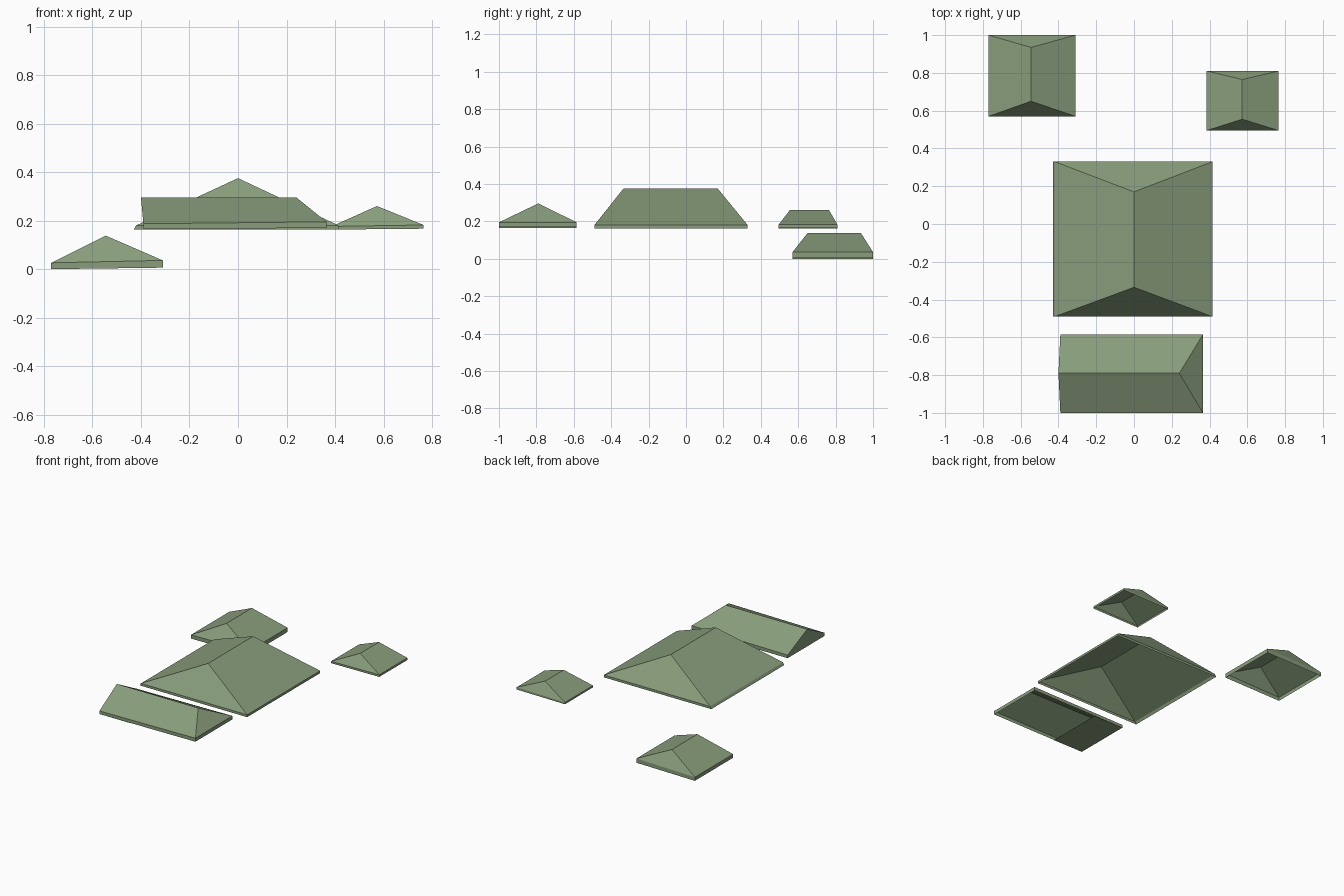
import bpy, bmesh

if "Cube" in bpy.data.objects:
    bpy.data.objects.remove(bpy.data.objects["Cube"])

green = bpy.data.materials.new("moss_green")
green.diffuse_color = (0.25, 0.34, 0.20, 1)
green.use_nodes = True
green.node_tree.nodes["Principled BSDF"].inputs["Base Color"].default_value = green.diffuse_color


def roof(name, x, y, base, eave, ridge, flare=0.0, tilt=0.0, plate_x=None):
    """Open-bottomed roof shell: fascia band, four slopes, ridge between two points.
    The ridge runs along x or y; flare widens the fascia foot, tilt lifts the right eave."""
    bm = bmesh.new()
    corners = [(0, 0), (1, 0), (1, 1), (0, 1)]      # counter-clockwise from front left
    low = [bm.verts.new((x[i] + (-flare, 0)[i], y[j], base + tilt * i * 0.6)) for i, j in corners]
    top = [bm.verts.new((x[i], y[j], eave + tilt * i)) for i, j in corners]
    a, b = [bm.verts.new(p) for p in ridge]
    # fascia band
    for k in range(4):
        n = (k + 1) % 4
        bm.faces.new((low[k], low[n], top[n], top[k]))
    # slopes and ends
    fl, fr, br, bl = top
    if ridge[0][0] == ridge[1][0]:                  # ridge along y
        faces = [(fl, fr, a), (fr, br, b, a), (br, bl, b), (bl, fl, a, b)]
    else:                                           # ridge along x
        faces = [(fl, fr, b, a), (fr, br, b), (br, bl, a, b), (bl, fl, a)]
    for f in faces:
        bm.faces.new(f)
    # soffit plate under the gable end
    if plate_x is not None:
        p = [bm.verts.new((plate_x, yy, base)) for yy in y]
        bm.faces.new((low[0], low[3], p[1], p[0]))
    me = bpy.data.meshes.new(name)
    bm.to_mesh(me)
    bm.free()
    me.materials.append(green)
    ob = bpy.data.objects.new(name, me)
    bpy.context.collection.objects.link(ob)
    return ob


# large central hip roof
roof("main_roof", (-0.42, 0.415), (-0.49, 0.33), 0.163, 0.18,
     [(0, -0.335, 0.375), (0, 0.17, 0.375)], flare=0.01)

# front porch roof: gable on the left, hip on the right
roof("porch_roof", (-0.39, 0.365), (-1.0, -0.585), 0.165, 0.187,
     [(-0.40, -0.79, 0.296), (0.24, -0.79, 0.296)], tilt=0.008, plate_x=-0.15)

# two small hip roofs at the back
roof("left_small_roof", (-0.77, -0.31), (0.57, 1.0), 0.0, 0.026,
     [(-0.545, 0.65, 0.138), (-0.545, 0.935, 0.138)], tilt=0.01)
roof("right_small_roof", (0.385, 0.765), (0.495, 0.81), 0.163, 0.176,
     [(0.573, 0.555, 0.26), (0.573, 0.765, 0.26)], tilt=0.006)
